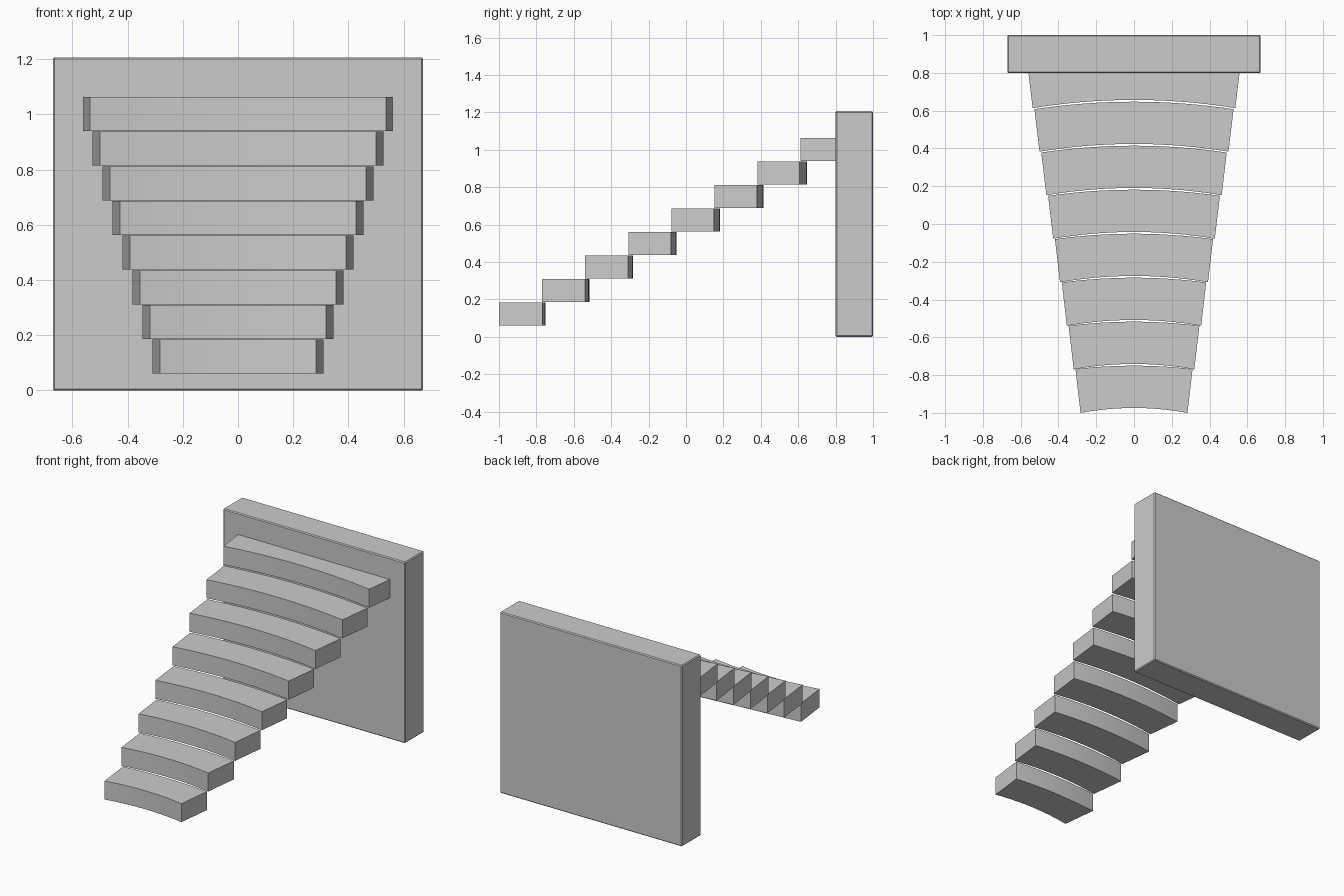
import bpy, bmesh

if "Cube" in bpy.data.objects:
    bpy.data.objects.remove(bpy.data.objects["Cube"])

SEG = 16


def finish(bm, name):
    bmesh.ops.recalc_face_normals(bm, faces=bm.faces)
    mesh = bpy.data.meshes.new(name)
    bm.to_mesh(mesh)
    bm.free()
    obj = bpy.data.objects.new(name, mesh)
    bpy.context.collection.objects.link(obj)
    return obj


def arc(half, corner_y, sag):
    """Shallow arc in plan, bulging towards +y in the middle."""
    ts = [-1 + 2 * k / SEG for k in range(SEG + 1)]
    return [(half * t, corner_y + sag * (1 - t * t)) for t in ts]


def step(i):
    # curved tread: arc front, arc back, slanted sides
    front = arc(0.283 + 0.0362 * i, -1.0 + 0.2305 * i, 0.026 + 0.0025 * i)
    back = arc(0.310 + 0.0362 * i, -0.768 + 0.2293 * i, 0.018 + 0.0036 * i)
    z0 = 0.061 + 0.1256 * i
    z1 = z0 + 0.123
    bm = bmesh.new()
    rows = [[bm.verts.new((x, y, z)) for x, y in pts]
            for pts, z in ((front, z0), (back, z0), (back, z1), (front, z1))]
    for a, b in zip(rows, rows[1:] + rows[:1]):
        for k in range(SEG):
            bm.faces.new((a[k], a[k + 1], b[k + 1], b[k]))
    bm.faces.new([r[0] for r in rows])
    bm.faces.new([r[-1] for r in rows])
    obj = finish(bm, f"step_{i + 1}")
    bpy.ops.object.select_all(action='DESELECT')
    obj.select_set(True)
    bpy.context.view_layer.objects.active = obj
    bpy.ops.object.shade_smooth_by_angle()


# Flight of eight steps, widening as it climbs
for i in range(8):
    step(i)

# Back wall slab with slightly chamfered edges
bm = bmesh.new()
bmesh.ops.create_cube(bm, size=1)
bmesh.ops.scale(bm, vec=(1.342, 0.2, 1.206), verts=bm.verts)
bmesh.ops.translate(bm, vec=(0, 0.9, 0.603), verts=bm.verts)
wall = finish(bm, "back_wall")
bevel = wall.modifiers.new("edge_bevel", 'BEVEL')
bevel.width = 0.006
bevel.segments = 1
